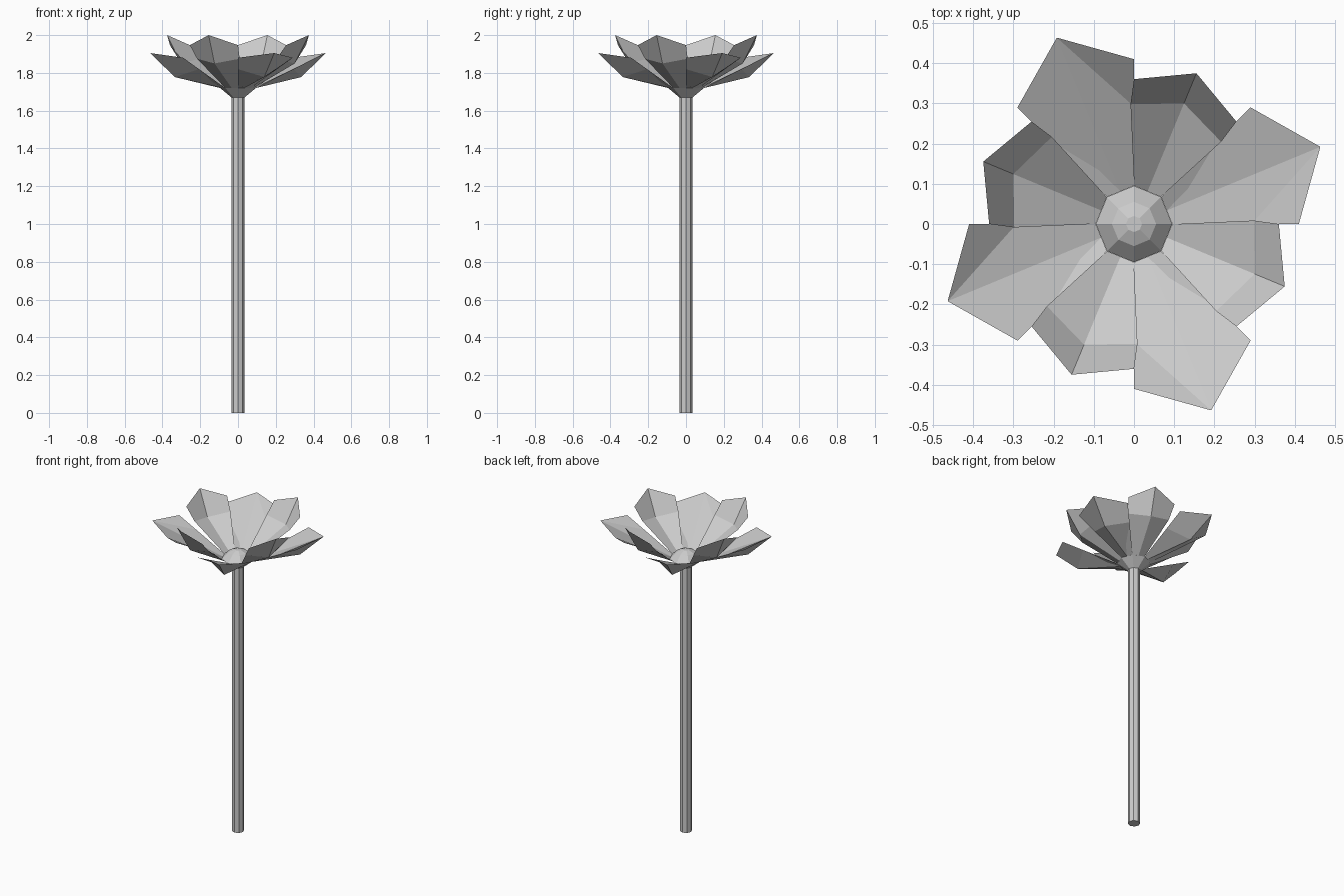
import bpy, bmesh, math
from mathutils import Matrix

cube = bpy.data.objects.get("Cube")
if cube:
    bpy.data.objects.remove(cube, do_unlink=True)

grey = bpy.data.materials.new("plain_grey")
grey.use_nodes = True
grey.diffuse_color = (0.6, 0.6, 0.6, 1)
grey.node_tree.nodes["Principled BSDF"].inputs["Base Color"].default_value = (0.6, 0.6, 0.6, 1)


def add_object(name, bm):
    mesh = bpy.data.meshes.new(name)
    bm.to_mesh(mesh)
    bm.free()
    mesh.materials.append(grey)
    obj = bpy.data.objects.new(name, mesh)
    bpy.context.collection.objects.link(obj)
    return obj


def lathe(name, profile, sides=8):
    """Capped solid of revolution from (radius, height) pairs, bottom to top."""
    bm = bmesh.new()
    rings = []
    for r, z in profile:
        rings.append([bm.verts.new((r * math.cos(math.tau * i / sides),
                                    r * math.sin(math.tau * i / sides), z))
                      for i in range(sides)])
    for low, high in zip(rings, rings[1:]):
        for i in range(sides):
            j = (i + 1) % sides
            bm.faces.new((low[i], low[j], high[j], high[i]))
    bm.faces.new(rings[0][::-1])
    bm.faces.new(rings[-1])
    return add_object(name, bm)


def petal(name, angle, keel, side, shoulder, tip, filled):
    """Keeled petal along +x, mirrored across y, then turned to its angle."""
    bm = bmesh.new()
    root = bm.verts.new((0.088, 0, 1.72))
    k = bm.verts.new((keel[0], 0, keel[1]))
    t = bm.verts.new((tip[0], 0, tip[1]))
    for s in (1, -1):
        corner = bm.verts.new((0.088, 0.036 * s, 1.72))
        m = bm.verts.new((side[0], side[1] * s, side[2]))
        sh = bm.verts.new((shoulder[0], shoulder[1] * s, shoulder[2]))
        under = [(root, corner, m, k), (k, m, sh, t)]
        top = [(root, t, sh, m, corner)] if filled else []
        for f in under + top:
            # Underside faces point down, the filled top points up
            bm.faces.new(f if s == 1 else f[::-1])
    if filled:
        bmesh.ops.recalc_face_normals(bm, faces=bm.faces)
    else:
        bmesh.ops.reverse_faces(bm, faces=[f for f in bm.faces if f.normal.z < 0])
    bm.transform(Matrix.Rotation(math.radians(angle), 4, 'Z'))
    return add_object(name, bm)


# Stem and flower centre
lathe("stem", [(0.035, 0), (0.035, 1.68)])
lathe("flower_centre", [(0.035, 1.67), (0.095, 1.72), (0.055, 1.76), (0.02, 1.775)])

# Four low outer petals alternate with four raised inner petals
for i in range(4):
    petal(f"outer_petal_{i + 1}", 22.5 + 90 * i, (0.363, 1.778),
          (0.27, 0.112, 1.82), (0.379, 0.157, 1.88), (0.502, 1.905), True)
    petal(f"inner_petal_{i + 1}", 67.5 + 90 * i, (0.325, 1.85),
          (0.272, 0.122, 1.875), (0.333, 0.138, 1.947), (0.406, 2.0), False)
